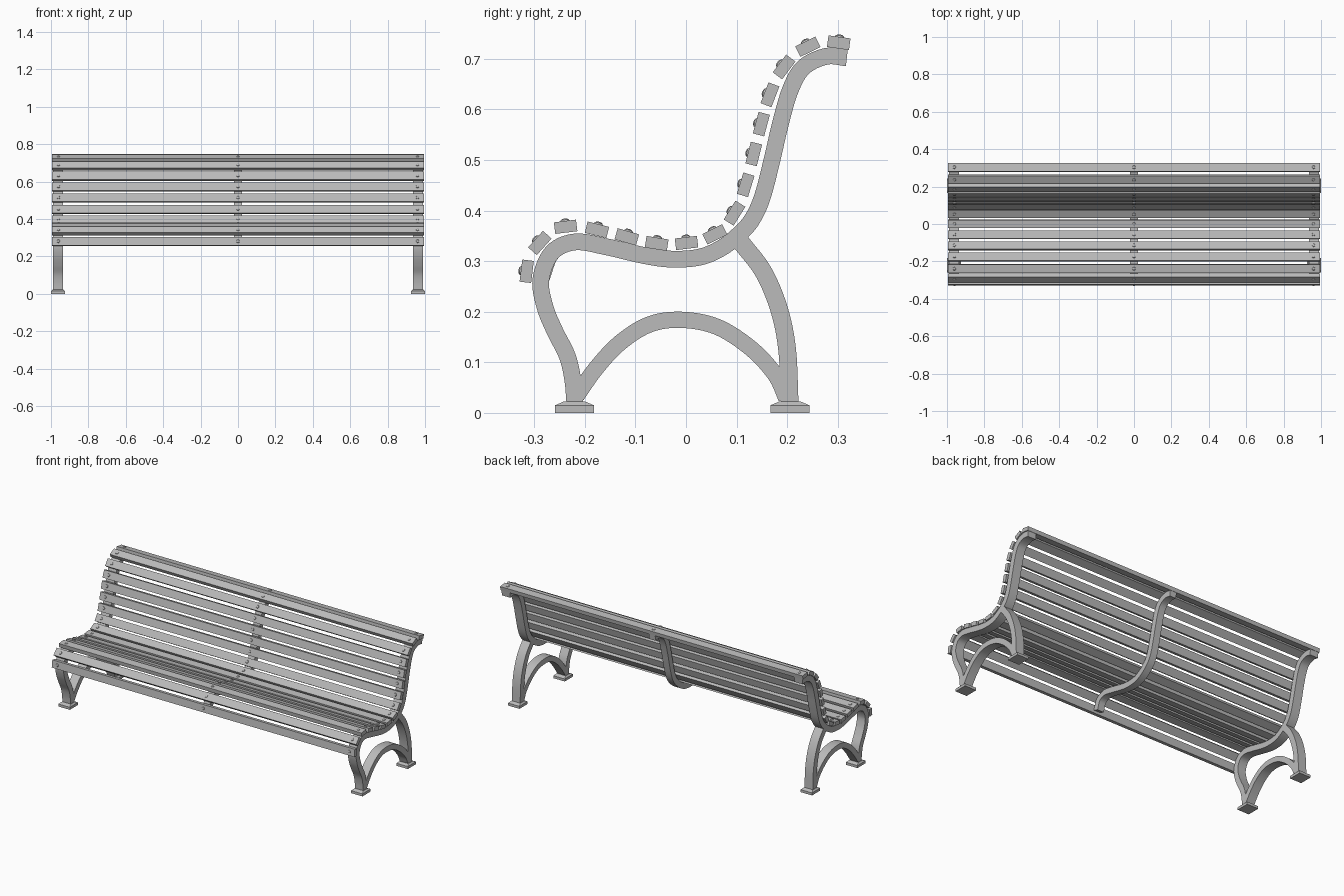
import bpy, bmesh
from math import radians
from mathutils import Vector, Matrix

if "Cube" in bpy.data.objects:
    bpy.data.objects.remove(bpy.data.objects["Cube"])

grey = bpy.data.materials.new("plain grey")
grey.use_nodes = True
grey.diffuse_color = (0.5, 0.5, 0.5, 1)
grey.node_tree.nodes["Principled BSDF"].inputs["Base Color"].default_value = (0.5, 0.5, 0.5, 1)


def finish(name, bm, smooth=False):
    bmesh.ops.recalc_face_normals(bm, faces=bm.faces)
    mesh = bpy.data.meshes.new(name)
    bm.to_mesh(mesh)
    bm.free()
    mesh.materials.append(grey)
    obj = bpy.data.objects.new(name, mesh)
    bpy.context.collection.objects.link(obj)
    if smooth:
        bpy.ops.object.select_all(action='DESELECT')
        obj.select_set(True)
        bpy.context.view_layer.objects.active = obj
        bpy.ops.object.shade_smooth_by_angle(angle=radians(35))
    return obj


def spline(points, steps=6):
    """Smooth curve through (y, z) points."""
    p = [Vector(q) for q in points]
    p = [2 * p[0] - p[1]] + p + [2 * p[-1] - p[-2]]
    out = []
    for a, b, c, d in zip(p, p[1:], p[2:], p[3:]):
        for i in range(steps):
            t = i / steps
            out.append(0.5 * (2 * b + (c - a) * t + (2 * a - 5 * b + 4 * c - d) * t ** 2
                              + (3 * b - a - 3 * c + d) * t ** 3))
    return out + [p[-2]]


def ribbon(bm, points, x, width, depth):
    """Sweep a rectangular bar along a curve in the side plane."""
    path = spline(points)
    rings = []
    for i, q in enumerate(path):
        t = (path[min(i + 1, len(path) - 1)] - path[max(i - 1, 0)]).normalized()
        n = Vector((-t.y, t.x)) * depth / 2
        rings.append([bm.verts.new((x + sx * width / 2, q.x + s * n.x, q.y + s * n.y))
                      for sx, s in ((-1, -1), (1, -1), (1, 1), (-1, 1))])
    for r, s in zip(rings, rings[1:]):
        for k in range(4):
            bm.faces.new((r[k], r[(k + 1) % 4], s[(k + 1) % 4], s[k]))
    bm.faces.new(rings[0])
    bm.faces.new(rings[-1])


# Curves of the iron frame, as (y, z)
back_and_seat = [(.318, .702), (.277, .705), (.232, .683), (.206, .638), (.186, .569),
                 (.170, .50), (.151, .427), (.131, .383), (.106, .354), (.07, .326),
                 (.027, .308), (-.028, .304), (-.082, .311), (-.16, .329), (-.22, .338),
                 (-.265, .317), (-.287, .264)]
front_leg = [(-.279, .21), (-.259, .161), (-.235, .113), (-.224, .066), (-.22, .02)]
rear_leg = [(.109, .337), (.153, .279), (.184, .205), (.2, .125), (.205, .02)]
arch = [(-.216, .034), (-.178, .088), (-.13, .139), (-.072, .175), (-.009, .184),
        (.062, .17), (.129, .127), (.176, .076), (.198, .03)]

# End frames and feet
for side, x in (("left", .9625), ("right", -.9625)):
    bm = bmesh.new()
    ribbon(bm, back_and_seat + front_leg, x, .054, .033)
    ribbon(bm, rear_leg, x, .054, .035)
    ribbon(bm, arch, x, .054, .032)
    finish(side + "_end_frame", bm, True)
    for end, y in (("front", -.2205), ("rear", .2055)):
        bm = bmesh.new()
        layers = []
        for z, hx, hy in ((0, .0375, .0385), (.015, .0375, .0385), (.023, .029, .02)):
            layers.append([bm.verts.new((x + a * hx, y + b * hy, z))
                           for a, b in ((-1, -1), (1, -1), (1, 1), (-1, 1))])
        for r, s in zip(layers, layers[1:]):
            for k in range(4):
                bm.faces.new((r[k], r[(k + 1) % 4], s[(k + 1) % 4], s[k]))
        bm.faces.new(layers[0])
        bm.faces.new(layers[-1])
        finish(f"{side}_{end}_foot", bm)

# Middle strap under the slats
bm = bmesh.new()
ribbon(bm, back_and_seat, 0, .042, .033)
finish("middle_strap", bm, True)

# Slats as (y, z, tilt in degrees), front to top
slats = [(-.315, .28, 83), (-.289, .336, 48), (-.238, .368, 7), (-.176, .362, -14),
         (-.117, .348, -16), (-.058, .335, -9), (.001, .336, 7), (.057, .353, 27),
         (.096, .395, 58), (.118, .451, 73), (.134, .512, 76), (.149, .571, 75),
         (.166, .629, 69), (.194, .684, 53), (.241, .724, 26), (.302, .732, -8)]
bolts = bmesh.new()
for i, (y, z, tilt) in enumerate(slats):
    place = Matrix.Translation((0, y, z)) @ Matrix.Rotation(radians(tilt), 4, 'X')
    bm = bmesh.new()
    bmesh.ops.create_cube(bm, size=1, matrix=Matrix.Diagonal((1.99, .044, .023, 1)))
    finish(f"slat_{i + 1:02d}", bm).matrix_world = place
    # Domed bolt heads over each frame
    for x in (-.96, 0, .96):
        bmesh.ops.create_uvsphere(
            bolts, u_segments=12, v_segments=6, radius=1,
            matrix=place @ Matrix.Translation((x, 0, .0115)) @ Matrix.Diagonal((.009, .009, .005, 1)))
finish("slat_bolts", bolts, True)
